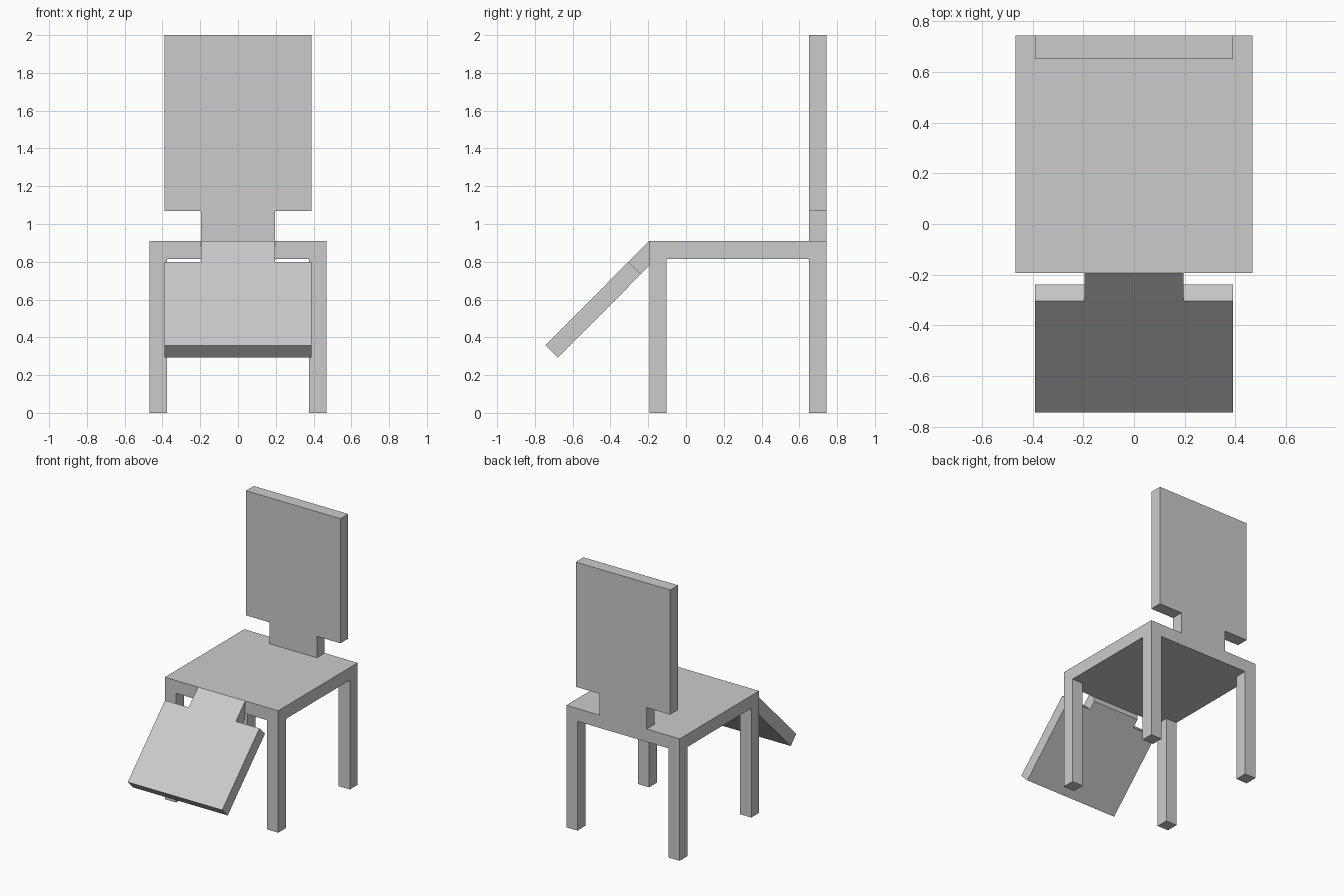
import bpy, bmesh

if "Cube" in bpy.data.objects:
    bpy.data.objects.remove(bpy.data.objects["Cube"])


def prism(name, profile, axis, lo, hi):
    """Extrude a 2D outline along x (profile = y,z) or along y (profile = x,z)."""
    def place(a, b, t):
        return (t, a, b) if axis == 'x' else (a, t, b)
    bm = bmesh.new()
    face = bm.faces.new([bm.verts.new(place(a, b, lo)) for a, b in profile])
    ext = bmesh.ops.extrude_face_region(bm, geom=[face])
    verts = [g for g in ext['geom'] if isinstance(g, bmesh.types.BMVert)]
    bmesh.ops.translate(bm, verts=verts, vec=place(0, 0, hi - lo))
    bmesh.ops.recalc_face_normals(bm, faces=bm.faces[:])
    mesh = bpy.data.meshes.new(name)
    bm.to_mesh(mesh)
    bm.free()
    obj = bpy.data.objects.new(name, mesh)
    bpy.context.collection.objects.link(obj)
    return obj


def rect(a0, a1, b0, b1):
    return [(a0, b0), (a1, b0), (a1, b1), (a0, b1)]


HALF, T = 0.468, 0.092            # seat half width, board thickness
FRONT, BACK = -0.194, 0.743
SEAT_LOW, SEAT_TOP = 0.815, 0.91
NECK, PANEL = 0.195, 0.39         # half widths of narrow and wide boards

# Seat slab
prism("seat", rect(-HALF, HALF, SEAT_LOW, SEAT_TOP), 'y', FRONT, BACK)

# Four square legs
for depth, y in (("front", FRONT), ("back", BACK - T)):
    for side, x in (("left", -HALF), ("right", HALF - T)):
        prism(f"{depth}_{side}_leg", rect(x, x + T, 0, SEAT_LOW), 'y', y, y + T)

# Backrest: wide panel on a narrow neck, one outline
half = [(NECK, SEAT_TOP), (NECK, 1.07), (PANEL, 1.07), (PANEL, 2.0)]
outline = half + [(-x, z) for x, z in reversed(half)]
prism("backrest", outline, 'y', BACK - T, BACK)

# Sloping leg rest: narrow neck trimmed against the seat front, then wide panel
prism("leg_rest_neck",
      [(FRONT, 0.91), (-0.304, 0.80), (-0.239, 0.735), (FRONT, 0.78)],
      'x', -NECK, NECK)
prism("leg_rest_panel",
      [(-0.304, 0.80), (-0.743, 0.358), (-0.678, 0.293), (-0.239, 0.735)],
      'x', -PANEL, PANEL)
